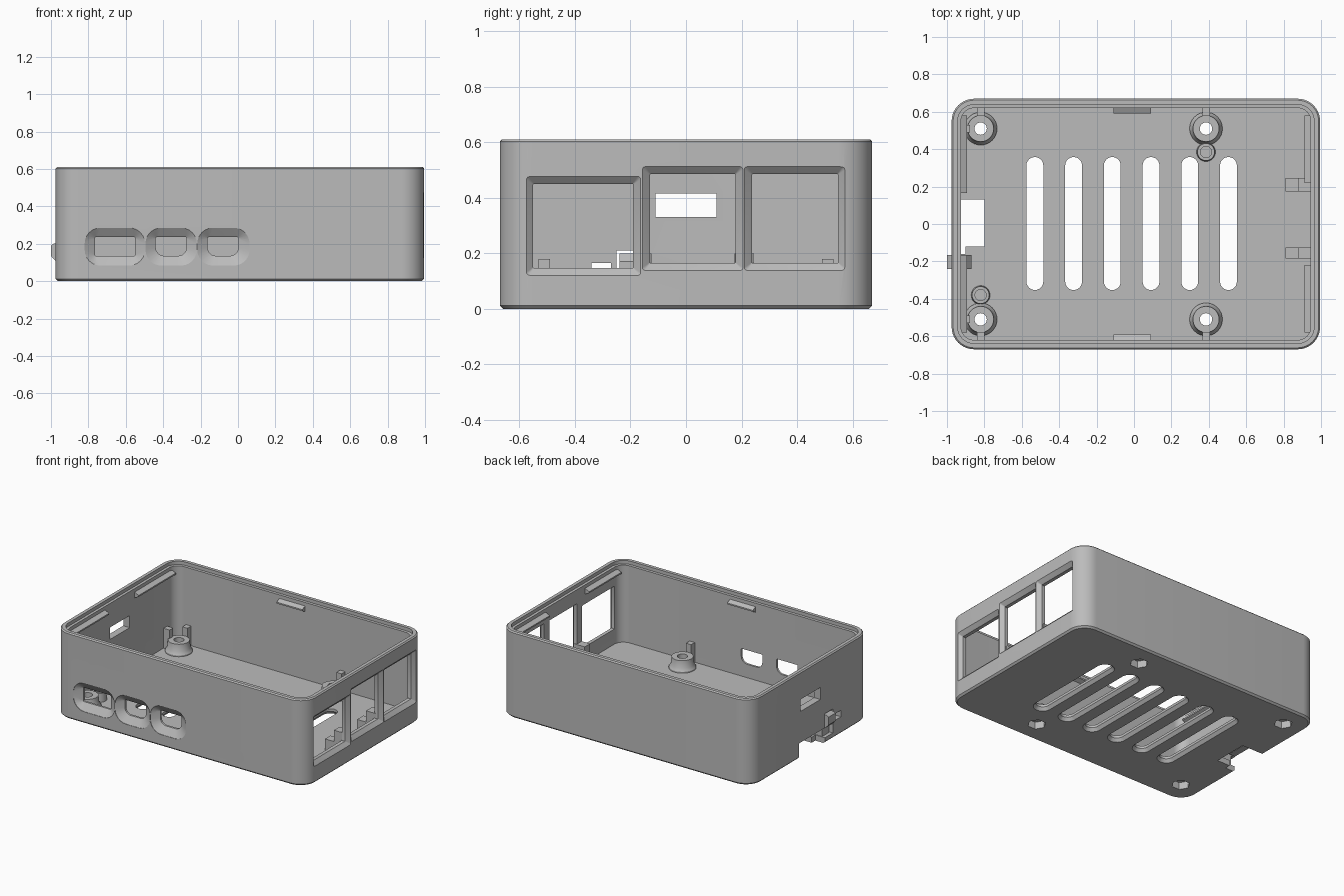
import bpy, bmesh, math
from mathutils import Vector

cube = bpy.data.objects.get("Cube")
if cube:
    bpy.data.objects.remove(cube, do_unlink=True)

grey = bpy.data.materials.new("plain grey plastic")
grey.use_nodes = True
COLOUR = (0.5, 0.5, 0.5, 1)
grey.diffuse_color = COLOUR
grey.node_tree.nodes["Principled BSDF"].inputs["Base Color"].default_value = COLOUR

AXES = {"x": lambda u, v, d: (d, u, v),
        "y": lambda u, v, d: (u, d, v),
        "z": lambda u, v, d: (u, v, d)}


def rounded(u0, u1, v0, v1, r, low=None, n=6):
    """Rounded rectangle outline; low is the radius of the lower corners."""
    low = r if low is None else low
    pts = []
    for cu, cv, rad, start in ((u1, v1, r, 0), (u0, v1, r, 90), (u0, v0, low, 180), (u1, v0, low, 270)):
        su, sv = (1 if cu == u1 else -1), (1 if cv == v1 else -1)
        for i in range(n + 1):
            a = math.radians(start + 90 * i / n)
            pts.append((cu - su * rad + rad * math.cos(a), cv - sv * rad + rad * math.sin(a)))
    return pts


def circle(cx, cy, r, n=32):
    return [(cx + r * math.cos(2 * math.pi * i / n), cy + r * math.sin(2 * math.pi * i / n)) for i in range(n)]


def loft(name, axis, *rings):
    """Solid through (outline, depth) sections along an axis."""
    bm = bmesh.new()
    loops = [[bm.verts.new(AXES[axis](u, v, d)) for u, v in outline] for outline, d in rings]
    for a, b in zip(loops, loops[1:]):
        for i in range(len(a)):
            j = (i + 1) % len(a)
            bm.faces.new((a[i], a[j], b[j], b[i]))
    bm.faces.new(loops[0])
    bm.faces.new(loops[-1])
    bmesh.ops.recalc_face_normals(bm, faces=bm.faces)
    mesh = bpy.data.meshes.new(name)
    bm.to_mesh(mesh)
    bm.free()
    mesh.materials.append(grey)
    ob = bpy.data.objects.new(name, mesh)
    bpy.context.collection.objects.link(ob)
    return ob


def block(name, x0, x1, y0, y1, z0, z1):
    return loft(name, "z", *[([(x0, y0), (x1, y0), (x1, y1), (x0, y1)], z) for z in (z0, z1)])


def combine(target, tool, operation="DIFFERENCE"):
    mod = target.modifiers.new("combine", "BOOLEAN")
    mod.operation, mod.object, mod.solver = operation, tool, "EXACT"
    bpy.ops.object.select_all(action="DESELECT")
    bpy.context.view_layer.objects.active = target
    target.select_set(True)
    bpy.ops.object.modifier_apply(modifier=mod.name)
    bpy.data.objects.remove(tool, do_unlink=True)


X0, X1, Y, H, FLOOR = -0.975, 0.995, 0.67, 0.61, 0.04


def shell(inset, r=0.12):
    return rounded(X0 + inset, X1 - inset, -Y + inset, Y - inset, r - inset, n=10)


# Tray with softened edges, open cavity and a stepped rim
tray = loft("case_tray", "z", (shell(0.012), 0), (shell(0), 0.012), (shell(0), H - 0.008), (shell(0.008), H))
combine(tray, loft("cavity", "z", (shell(0.05), FLOOR), (shell(0.05), 0.585),
                   (shell(0.032), 0.586), (shell(0.032), 0.7)))

# Screw posts and the two small locating posts
posts = [(x, y) for x in (-0.82, 0.385) for y in (-0.51, 0.51)]
pegs = [(-0.82, -0.38), (0.385, 0.385)]
for x, y in posts:
    combine(tray, loft("post", "z", (circle(x, y, 0.088), 0.02), (circle(x, y, 0.088), 0.05),
                       (circle(x, y, 0.075), 0.07), (circle(x, y, 0.07), 0.12)), "UNION")
for x, y in pegs:
    combine(tray, loft("peg", "z", (circle(x, y, 0.052), 0.02), (circle(x, y, 0.046), 0.1)), "UNION")
    combine(tray, loft("peg_hole", "z", (circle(x, y, 0.03), FLOOR), (circle(x, y, 0.03), 0.2)))
for x, y in posts:
    combine(tray, loft("nut_pocket", "z", (circle(x, y, 0.06, 6), -0.02), (circle(x, y, 0.06, 6), 0.05)))
    combine(tray, loft("screw_hole", "z", (circle(x, y, 0.033), -0.03), (circle(x, y, 0.033), 0.2)))

# Floor vents, flared underneath
for i in range(6):
    x = -0.53 + 0.207 * i

    def slot(g):
        return rounded(x - 0.045 - g, x + 0.045 + g, -0.353 - g, 0.358 + g, 0.0449 + g)
    combine(tray, loft("vent", "z", (slot(0.022), -0.01), (slot(0.016), 0), (slot(0), 0.022), (slot(0), 0.1)))

# Funnel-shaped sockets in the front wall
for a, b, c, d, low in ((-0.82, -0.497, -0.765, -0.55, 0.006), (-0.495, -0.22, -0.44, -0.275, 0.045),
                        (-0.218, 0.062, -0.163, 0.002, 0.045)):
    outer = rounded(a, b, 0.083, 0.285, 0.085)
    inner = rounded(c, d, 0.135, 0.235, 0.006, low)
    combine(tray, loft("socket", "y", (outer, -0.7), (outer, -Y + 0.003), (inner, -0.635), (inner, -0.6)))

# Large openings in the right-hand end wall with chamfered surrounds
for a, b, c, d in ((-0.55, -0.19, 0.147, 0.45), (-0.13, 0.178, 0.165, 0.485), (0.237, 0.547, 0.165, 0.485)):
    def frame(g):
        return rounded(a - g, b + g, c - g, d + g, 0.003 + g * 0.3, n=3)
    combine(tray, loft("port", "x", (frame(0.027), 1.1), (frame(0.027), X1), (frame(0), X1 - 0.025), (frame(0), 0.9)))

# Openings in the other end wall: display window, card notch, latch gap and slit
for y0, y1, z0, z1 in ((-0.11, 0.11, 0.33, 0.415), (-0.16, 0.13, -0.05, 0.11),
                       (-0.25, -0.155, 0.04, 0.21), (-0.34, -0.27, 0.12, 0.166)):
    combine(tray, block("opening", -1.1, -0.9, y0, y1, z0, z1))
combine(tray, block("card_cutout", -1.1, -0.80, -0.12, 0.13, -0.05, 0.07))

bpy.ops.object.select_all(action="DESELECT")
tray.select_set(True)
bpy.context.view_layer.objects.active = tray
bpy.ops.object.shade_smooth_by_angle(angle=math.radians(28))

# Latch standing in the end-wall gap
hook = [(-0.95, 0.03), (-0.87, 0.03), (-0.87, 0.17), (-0.895, 0.2), (-0.985, 0.2),
        (-1.0, 0.19), (-1.0, 0.135), (-0.978, 0.11), (-0.95, 0.11)]
loft("latch", "y", (hook, -0.24), (hook, -0.165))

# Board guides beside the posts
for s in (-1, 1):
    side = "front" if s < 0 else "back"
    for x in (-0.82, 0.385):
        block(f"{side}_guide", x - 0.02, x + 0.02, *sorted((s * 0.578, s * 0.63)), 0.03, 0.18)
    block(f"{side}_end_guide", -0.935, -0.878, s * 0.51 - 0.02, s * 0.51 + 0.02, 0.03, 0.18)

# Stepped board supports at the port end
for y0, y1 in ((0.175, 0.245), (-0.185, -0.125)):
    block("board_support", 0.81, 0.96, y0, y1, 0.03, 0.12)
    block("board_stop", 0.88, 0.96, y0, y1, 0.1, 0.2)


# Wedge ridges near the rim that hold the lid
def wedge(wall, tip):
    return [(wall, 0.515), (tip, 0.535), (tip, 0.545), (wall, 0.565)]


for s in (-1, 1):
    loft("lid_clip", "x", (wedge(s * 0.63, s * 0.59), -0.11), (wedge(s * 0.63, s * 0.59), 0.09))
    loft("left_end_ridge", "y", (wedge(-0.935, -0.893), s * 0.165), (wedge(-0.935, -0.893), s * 0.58))
    loft("right_end_ridge", "y", (wedge(0.955, 0.912), s * 0.22), (wedge(0.955, 0.912), s * 0.58))
